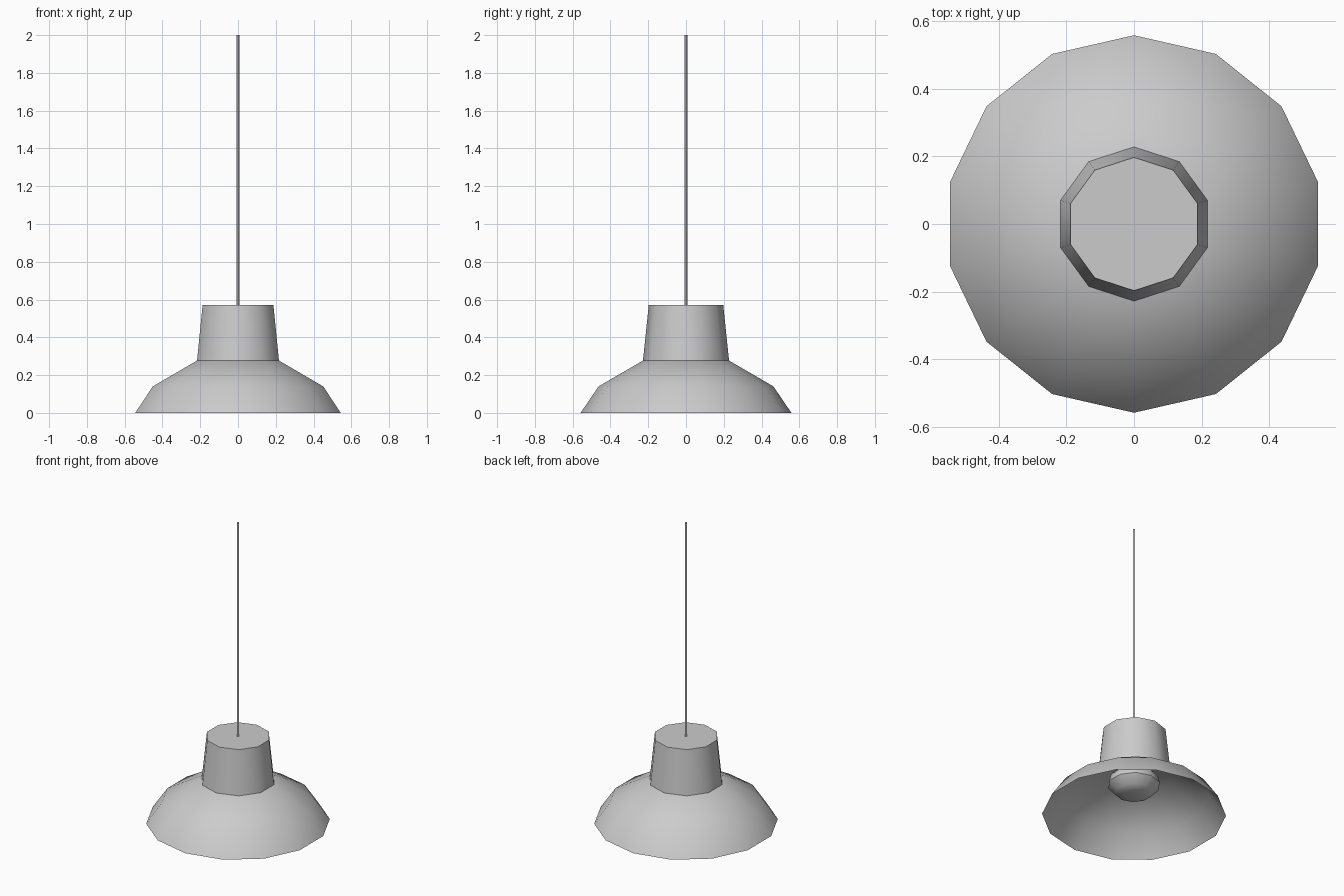
import bpy, bmesh
from math import sin, cos, tau, radians

if "Cube" in bpy.data.objects:
    bpy.data.objects.remove(bpy.data.objects["Cube"])


def ring(bm, n, r, z):
    # vertices of a regular polygon with one corner on +y
    return [bm.verts.new((r * sin(tau * i / n), r * cos(tau * i / n), z)) for i in range(n)]


def bridge(bm, a, b):
    # skin two rings; differing side counts are joined with triangles
    na, nb = len(a), len(b)
    if na == nb:
        for i in range(na):
            bm.faces.new((a[i], b[i], b[(i + 1) % nb], a[(i + 1) % na]))
        return
    i = j = 0
    while i < na or j < nb:
        if j == nb or (i < na and (i + 0.5) / na <= (j + 0.5) / nb):
            bm.faces.new((a[i % na], b[j % nb], a[(i + 1) % na]))
            i += 1
        else:
            bm.faces.new((a[i % na], b[j % nb], b[(j + 1) % nb]))
            j += 1


def turned(name, profile, cap_start=False, cap_end=False, angle=40):
    # profile: (sides, radius, height) per ring
    bm = bmesh.new()
    rings = [ring(bm, *p) for p in profile]
    for a, b in zip(rings, rings[1:]):
        bridge(bm, a, b)
    if cap_start:
        bm.faces.new(rings[0])
    if cap_end:
        bm.faces.new(rings[-1][::-1])
    bmesh.ops.recalc_face_normals(bm, faces=bm.faces[:])
    mesh = bpy.data.meshes.new(name)
    bm.to_mesh(mesh)
    bm.free()
    obj = bpy.data.objects.new(name, mesh)
    bpy.context.collection.objects.link(obj)
    bpy.ops.object.select_all(action='DESELECT')
    obj.select_set(True)
    bpy.context.view_layer.objects.active = obj
    bpy.ops.object.shade_smooth_by_angle(angle=radians(angle))
    return obj


# open shade, closed at the top by a flat ceiling
turned("lamp_shade", [(14, 0.558, 0), (14, 0.463, 0.14), (10, 0.228, 0.277)], cap_end=True)

# tapered neck housing standing on the shade
turned("neck_housing", [(10, 0.228, 0.277), (10, 0.197, 0.572)], cap_end=True)

# bulb hanging below the shade ceiling
turned("bulb", [(10, 0.06, 0.138), (10, 0.115, 0.155), (10, 0.16, 0.205), (10, 0.15, 0.25),
                (10, 0.125, 0.277)], cap_start=True, angle=45)

# suspension cord
turned("cord", [(4, 0.008, 0.572), (4, 0.008, 2.0)])
